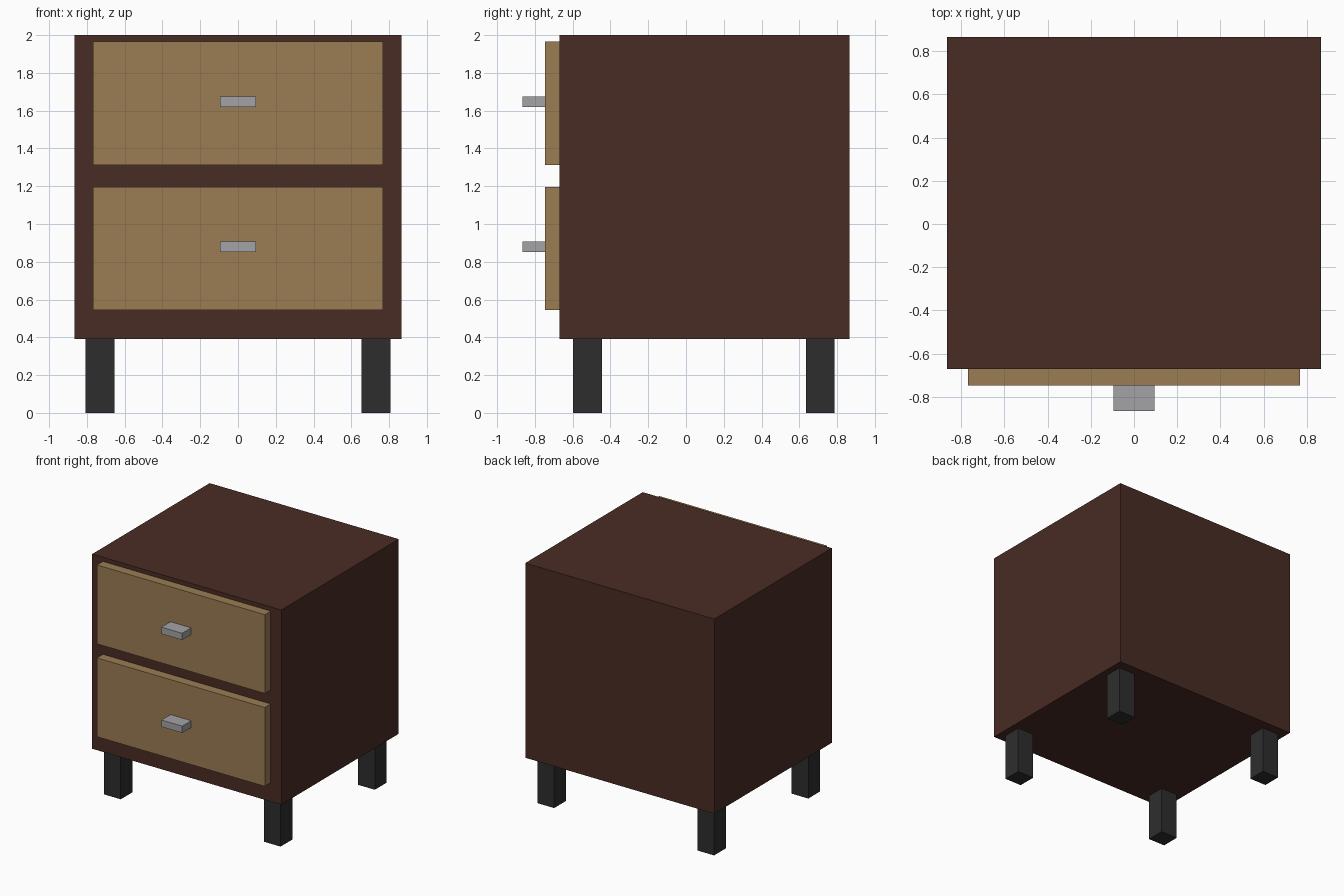
import bpy
import bmesh

if "Cube" in bpy.data.objects:
    bpy.data.objects.remove(bpy.data.objects["Cube"])


def material(name, rgb):
    m = bpy.data.materials.new(name)
    m.diffuse_color = (*rgb, 1.0)
    m.use_nodes = True
    m.node_tree.nodes["Principled BSDF"].inputs["Base Color"].default_value = m.diffuse_color
    return m


DARK_WOOD = material("dark brown wood", (0.068, 0.025, 0.018))
LIGHT_WOOD = material("light tan wood", (0.328, 0.202, 0.087))
METAL = material("grey metal", (0.37, 0.37, 0.38))
BLACK = material("charcoal", (0.027, 0.027, 0.027))


def box(name, x, y, z, mat):
    """Box spanning the (min, max) range on each axis."""
    bm = bmesh.new()
    bmesh.ops.create_cube(bm, size=1.0)
    for v in bm.verts:
        v.co = [r[0] if c < 0 else r[1] for c, r in zip(v.co, (x, y, z))]
    mesh = bpy.data.meshes.new(name)
    bm.to_mesh(mesh)
    bm.free()
    mesh.materials.append(mat)
    obj = bpy.data.objects.new(name, mesh)
    bpy.context.collection.objects.link(obj)
    return obj


# Cabinet body
box("cabinet_body", (-0.865, 0.865), (-0.67, 0.865), (0.39, 2.0), DARK_WOOD)

# Drawer fronts, each with a bar handle
for level, z in (("lower", 0.545), ("upper", 1.313)):
    box(level + "_drawer", (-0.768, 0.768), (-0.747, -0.67), (z, z + 0.652), LIGHT_WOOD)
    box(level + "_handle", (-0.095, 0.095), (-0.865, -0.747), (z + 0.307, z + 0.363), METAL)

# Four square legs
for side, x in (("left", -0.808), ("right", 0.655)):
    for end, y in (("front", -0.597), ("back", 0.634)):
        box(f"{end}_{side}_leg", (x, x + 0.153), (y, y + 0.153), (0.0, 0.39), BLACK)
